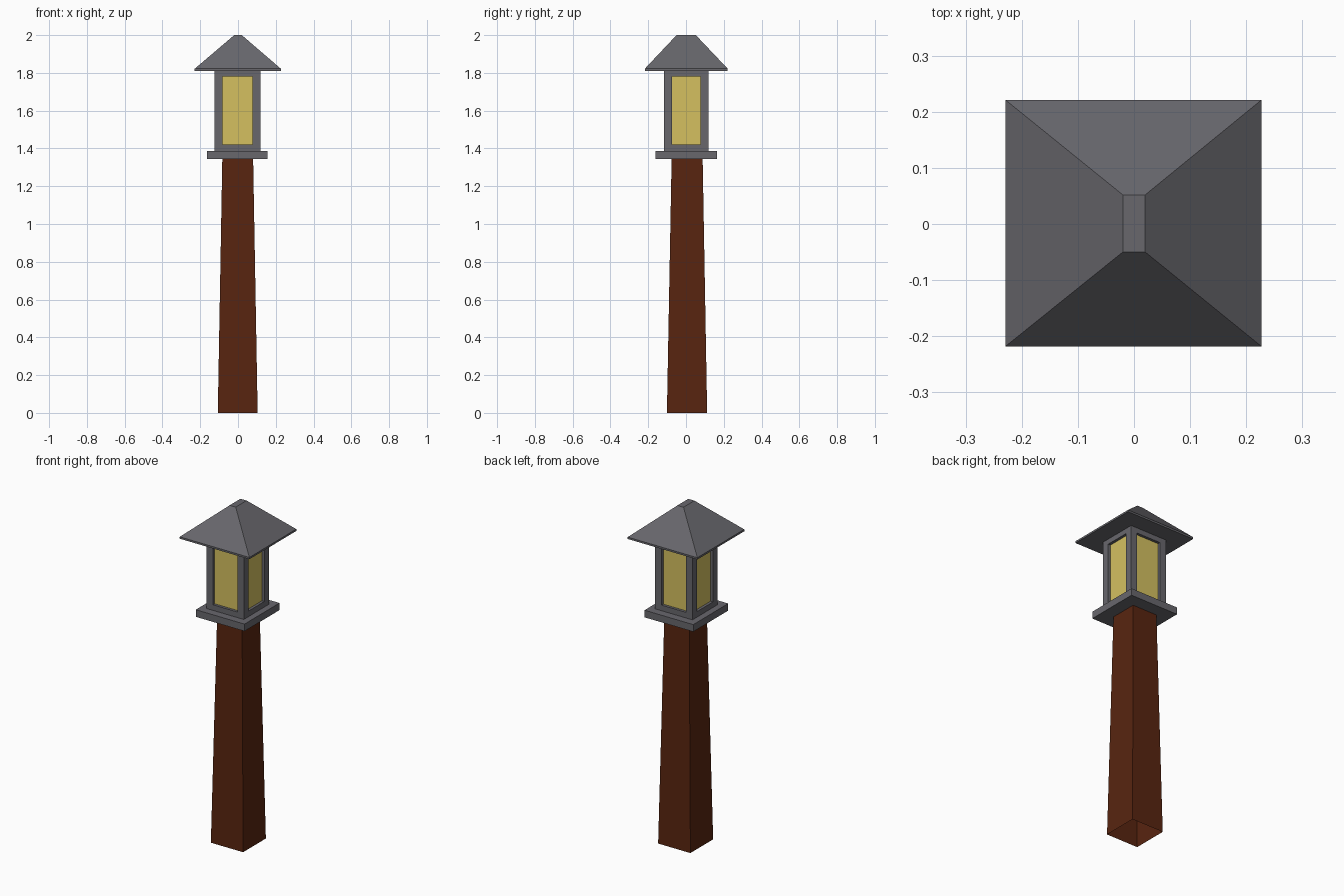
import bpy, bmesh
from mathutils import Vector

if "Cube" in bpy.data.objects:
    bpy.data.objects.remove(bpy.data.objects["Cube"])


def material(name, rgb):
    m = bpy.data.materials.new(name)
    m.diffuse_color = (*rgb, 1)
    m.use_nodes = True
    m.node_tree.nodes["Principled BSDF"].inputs["Base Color"].default_value = m.diffuse_color
    return m


GREY = material("grey_metal", (0.138, 0.136, 0.152))
BROWN = material("brown_wood", (0.098, 0.018, 0.005))
GLASS = material("yellow_glass", (0.66, 0.53, 0.118))


def finish(bm, name, mats):
    bmesh.ops.recalc_face_normals(bm, faces=bm.faces)
    me = bpy.data.meshes.new(name)
    bm.to_mesh(me)
    bm.free()
    for m in mats:
        me.materials.append(m)
    ob = bpy.data.objects.new(name, me)
    bpy.context.collection.objects.link(ob)
    return ob


def loft(levels):
    """Stack of rectangles (x0, x1, y0, y1, z) joined into a closed solid."""
    bm = bmesh.new()
    rings = [[bm.verts.new(c) for c in ((x0, y0, z), (x1, y0, z), (x1, y1, z), (x0, y1, z))]
             for x0, x1, y0, y1, z in levels]
    for a, b in zip(rings, rings[1:]):
        for i in range(4):
            j = (i + 1) % 4
            bm.faces.new((a[i], a[j], b[j], b[i]))
    bm.faces.new(rings[0][::-1])
    bm.faces.new(rings[-1])
    bmesh.ops.recalc_face_normals(bm, faces=bm.faces)
    bm.normal_update()
    return bm


# Tapered wooden post, open underneath
bm = loft([(-0.107, 0.104, -0.101, 0.112, 0), (-0.083, 0.08, -0.076, 0.088, 1.35)])
bottom = [f for f in bm.faces if f.normal.z < -0.9]
bmesh.ops.delete(bm, geom=bottom, context='FACES_ONLY')
finish(bm, "post", [BROWN])

# Plate under the lantern
plate = (-0.163, 0.156, -0.162, 0.165)
finish(loft([(*plate, 1.345), (*plate, 1.387)]), "lantern_plate", [GREY])

# Lantern body with a recessed pane on each side
body = (-0.125, 0.119, -0.116, 0.118)
bm = loft([(*body, 1.387), (*body, 1.813)])
sides = [f for f in bm.faces if abs(f.normal.z) < 0.1]
bmesh.ops.inset_individual(bm, faces=sides, thickness=0.042, use_even_offset=True)
for f in sides:
    for v in f.verts:
        v.co.z = 1.78 if v.co.z > 1.6 else 1.42
bm.normal_update()
panes = bmesh.ops.extrude_discrete_faces(bm, faces=sides)["faces"]
bm.normal_update()
for f in panes:
    f.material_index = 1
    bmesh.ops.translate(bm, verts=list(f.verts), vec=Vector(f.normal) * -0.016)
finish(bm, "lantern_body", [GREY, GLASS])

# Hipped roof with a thin eave edge
eave = (-0.229, 0.227, -0.218, 0.221)
finish(loft([(*eave, 1.811), (*eave, 1.822), (-0.02, 0.02, -0.05, 0.052, 2.0)]),
       "roof", [GREY])
